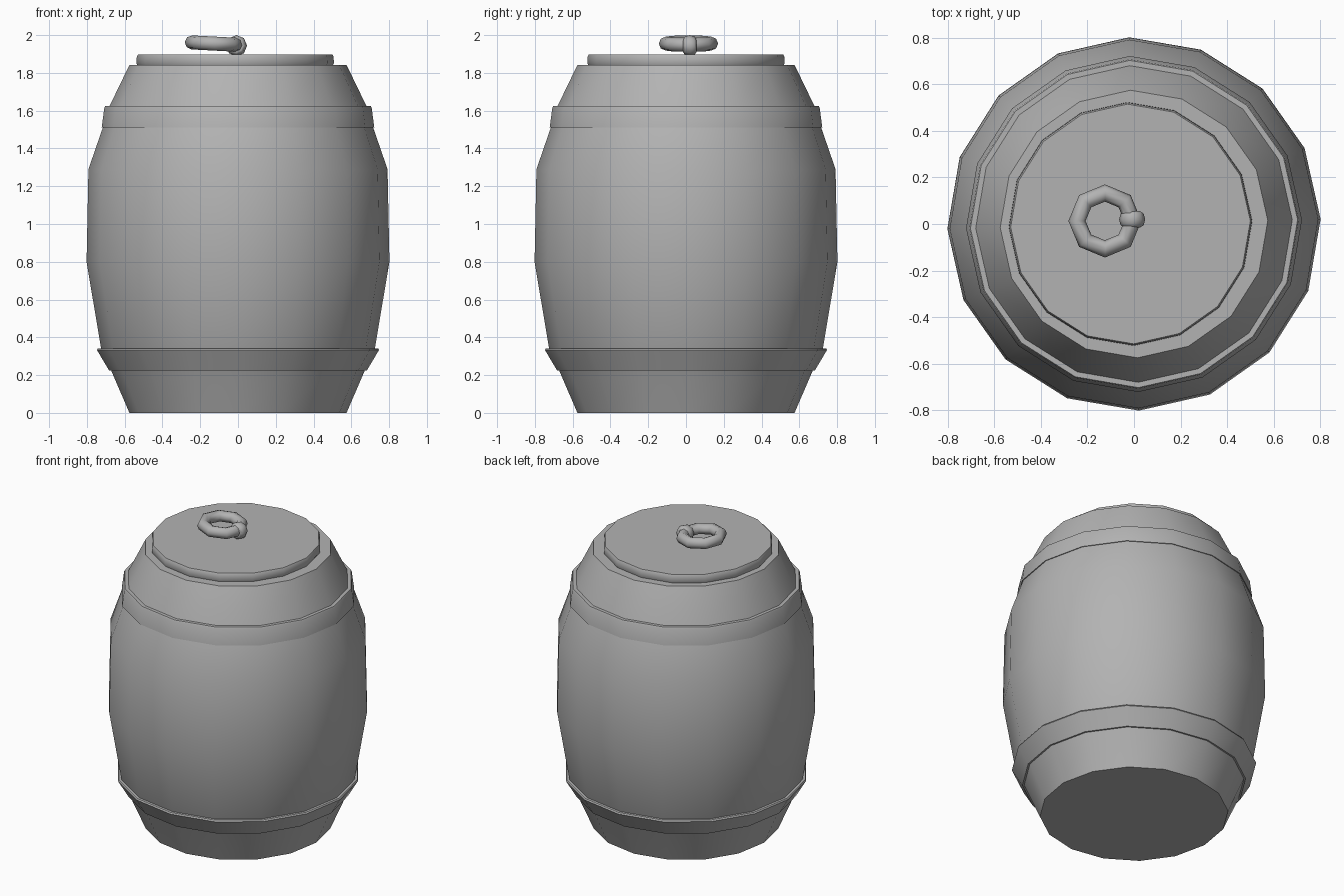
import bpy, math
from mathutils import Matrix

cube = bpy.data.objects.get("Cube")
if cube:
    bpy.data.objects.remove(cube, do_unlink=True)

GREY = (0.45, 0.45, 0.45, 1.0)
mat = bpy.data.materials.new("grey")
mat.use_nodes = True
mat.diffuse_color = GREY
mat.node_tree.nodes["Principled BSDF"].inputs["Base Color"].default_value = GREY

SIDES = 16
TURN = math.radians(1.5)


def finish(name, verts, faces, angle):
    mesh = bpy.data.meshes.new(name)
    mesh.from_pydata(verts, [], faces)
    mesh.materials.append(mat)
    obj = bpy.data.objects.new(name, mesh)
    bpy.context.collection.objects.link(obj)
    bpy.ops.object.select_all(action='DESELECT')
    obj.select_set(True)
    bpy.context.view_layer.objects.active = obj
    bpy.ops.object.shade_smooth_by_angle(angle=math.radians(angle))
    return obj


def lathe(name, profile, closed=False, x=0.0):
    """Turn a (radius, z) profile about z; open profiles get flat end caps."""
    verts = []
    for r, z in profile:
        for i in range(SIDES):
            a = TURN + 2 * math.pi * i / SIDES
            verts.append((x + r * math.cos(a), r * math.sin(a), z))
    rows = len(profile)
    faces = []
    for j in range(rows if closed else rows - 1):
        k = (j + 1) % rows
        for i in range(SIDES):
            n = (i + 1) % SIDES
            faces.append((j * SIDES + i, j * SIDES + n, k * SIDES + n, k * SIDES + i))
    if not closed:
        faces.append(tuple(reversed(range(SIDES))))
        faces.append(tuple(range((rows - 1) * SIDES, rows * SIDES)))
    return finish(name, verts, faces, 40)


def torus(name, major, minor, n_major, n_minor, matrix):
    verts, faces = [], []
    for i in range(n_major):
        a = 2 * math.pi * i / n_major
        for j in range(n_minor):
            b = 2 * math.pi * j / n_minor
            r = major + minor * math.cos(b)
            verts.append((r * math.cos(a), r * math.sin(a), minor * math.sin(b)))
            i2, j2 = (i + 1) % n_major, (j + 1) % n_minor
            faces.append((i * n_minor + j, i2 * n_minor + j,
                          i2 * n_minor + j2, i * n_minor + j2))
    obj = finish(name, verts, faces, 60)
    obj.matrix_world = matrix
    return obj


# Barrel body, bulging in the middle
lathe("barrel_body", [(0.575, 0), (0.672, 0.225), (0.725, 0.34), (0.802, 0.80),
                      (0.792, 1.29), (0.716, 1.51), (0.68, 1.625), (0.575, 1.842)])

# Hoops wrapped round the body
lathe("lower_hoop", [(0.66, 0.225), (0.683, 0.225), (0.747, 0.333),
                     (0.742, 0.342), (0.70, 0.342)], closed=True)
lathe("upper_hoop", [(0.69, 1.51), (0.722, 1.51), (0.708, 1.615),
                     (0.703, 1.624), (0.66, 1.624)], closed=True)

# Lid, slightly off centre
lathe("lid", [(0.515, 1.835), (0.523, 1.852), (0.521, 1.885), (0.515, 1.897)], x=-0.015)

# Pull ring lying on the lid, and the staple that holds it
torus("lid_ring", 0.12, 0.037, 8, 8,
      Matrix.Translation((-0.125, 0.013, 1.955)) @ Matrix.Rotation(math.radians(3), 4, 'Y'))
torus("ring_staple", 0.034, 0.022, 8, 8,
      Matrix.Translation((-0.008, 0.02, 1.944)) @ Matrix.Rotation(math.radians(90), 4, 'X')
      @ Matrix.Scale(1.6, 4, (0, 0, 1)))
